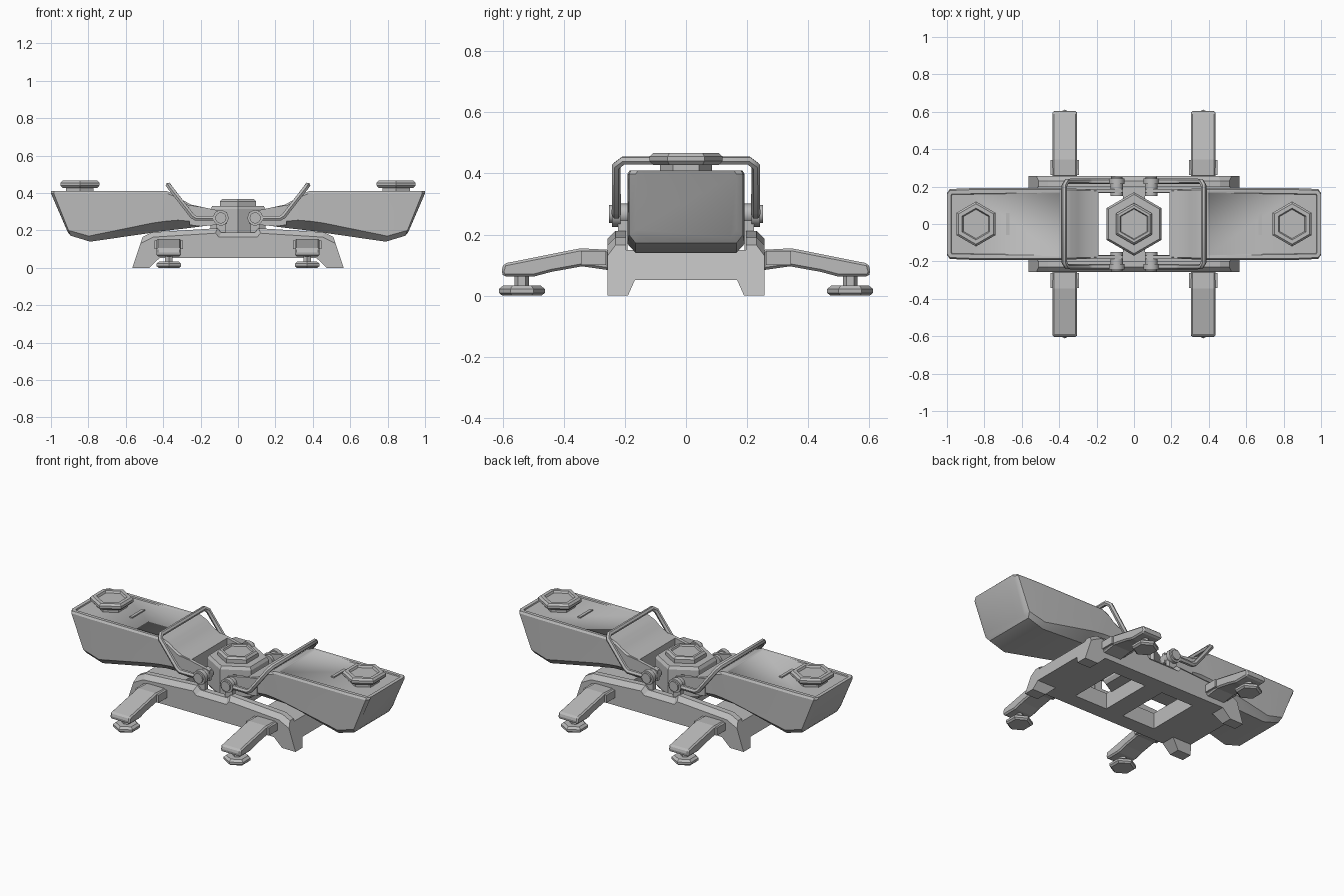
import bpy, bmesh, math
from mathutils import Vector

if "Cube" in bpy.data.objects:
    bpy.data.objects.remove(bpy.data.objects["Cube"])

GREY = (0.5, 0.5, 0.5, 1)
mat = bpy.data.materials.new("plain grey")
mat.diffuse_color = GREY
mat.use_nodes = True
mat.node_tree.nodes["Principled BSDF"].inputs["Base Color"].default_value = GREY


def finish(name, bm, smooth=None):
    bmesh.ops.recalc_face_normals(bm, faces=bm.faces)
    me = bpy.data.meshes.new(name)
    bm.to_mesh(me)
    bm.free()
    ob = bpy.data.objects.new(name, me)
    bpy.context.collection.objects.link(ob)
    me.materials.append(mat)
    if smooth:
        activate(ob)
        bpy.ops.object.shade_smooth_by_angle(angle=math.radians(smooth))
    return ob


def activate(ob):
    bpy.ops.object.select_all(action='DESELECT')
    ob.select_set(True)
    bpy.context.view_layer.objects.active = ob


def loft(name, rings, smooth=None):
    """Skin a list of equal-length point rings and cap both ends."""
    bm = bmesh.new()
    vs = [[bm.verts.new(p) for p in r] for r in rings]
    n = len(rings[0])
    for a, b in zip(vs, vs[1:]):
        for i in range(n):
            j = (i + 1) % n
            bm.faces.new((a[i], a[j], b[j], b[i]))
    bm.faces.new(vs[0])
    bm.faces.new(vs[-1])
    return finish(name, bm, smooth)


def turned(name, rings, loc, sides=6, axis='Z', smooth=None):
    """Stack of polygon rings (radius, height), corners pointing along y."""
    out = []
    for r, h in rings:
        ring = []
        for i in range(sides):
            a = math.pi / 2 + i * math.tau / sides
            c, s = r * math.cos(a), r * math.sin(a)
            ring.append(Vector(loc) + Vector((c, s, h) if axis == 'Z' else (c, h, s)))
        out.append(ring)
    return loft(name, out, smooth)


def box(name, lo, hi):
    return loft(name, [[(x, lo[1], lo[2]), (x, hi[1], lo[2]), (x, hi[1], hi[2]), (x, lo[1], hi[2])]
                       for x in (lo[0], hi[0])])


def bevel(ob, width, limit=30):
    m = ob.modifiers.new("bevel", 'BEVEL')
    m.width, m.segments, m.limit_method = width, 1, 'ANGLE'
    m.angle_limit = math.radians(limit)
    activate(ob)
    bpy.ops.object.modifier_apply(modifier=m.name)


def cut(ob, cutter):
    m = ob.modifiers.new("cut", 'BOOLEAN')
    m.operation, m.object, m.solver = 'DIFFERENCE', cutter, 'EXACT'
    activate(ob)
    bpy.ops.object.modifier_apply(modifier=m.name)
    bpy.data.objects.remove(cutter)


# Base: side profile with corner feet, a top channel, end arches and two openings
half = [(0.09, 0.19), (0.11, 0.212), (0.46, 0.19), (0.51, 0.165), (0.565, 0),
        (0.475, 0), (0.42, 0.052)]
outline = half + [(-x, z) for x, z in reversed(half)]
W = 0.257
base = loft("base", [[(x, y, z) for x, z in outline] for y in (-W, W)])
bm = bmesh.new()
bm.from_mesh(base.data)
rim = [e for e in bm.edges if all(v.co.z > 0.16 for v in e.verts)
       and abs(e.verts[0].co.y - e.verts[1].co.y) < 0.01]
bmesh.ops.bevel(bm, geom=rim, offset=0.026, segments=1, affect='EDGES')
bm.to_mesh(base.data)
bm.free()
arch = [(-0.19, -0.05), (-0.19, 0), (-0.167, 0.052), (0.167, 0.052), (0.19, 0), (0.19, -0.05)]
cut(base, loft("arch_cutter", [[(x, y, z) for y, z in arch] for x in (-0.7, 0.7)]))
cut(base, box("channel_cutter", (-0.7, -0.197, 0.15), (0.7, 0.197, 0.4)))
for s in (-1, 1):
    cut(base, box("opening_cutter", (min(s * 0.06, s * 0.28), -0.165, 0),
                  (max(s * 0.06, s * 0.28), 0.165, 0.3)))

# Central hexagonal hub
turned("hub", [(0.155, 0.14), (0.17, 0.16), (0.17, 0.315), (0.158, 0.332), (0.112, 0.332),
               (0.112, 0.355), (0.1, 0.367), (0.085, 0.367), (0.08, 0.357)], (0, 0, 0))

# Arm sections: top x, top z, bottom x, bottom z, lower edge z, bottom half width, top half width
SECTIONS = [
    (0.19, 0.325, 0.19, 0.222, 0.25, 0.15, 0.185),
    (0.25, 0.338, 0.27, 0.212, 0.25, 0.14, 0.187),
    (0.30, 0.365, 0.33, 0.205, 0.255, 0.13, 0.188),
    (0.335, 0.392, 0.40, 0.197, 0.25, 0.12, 0.19),
    (0.38, 0.41, 0.48, 0.185, 0.24, 0.125, 0.192),
    (0.86, 0.41, 0.79, 0.14, 0.17, 0.165, 0.192),
    (0.985, 0.41, 0.895, 0.172, 0.2, 0.165, 0.187),
    (1.0, 0.41, 0.91, 0.19, 0.215, 0.145, 0.165),
]


def arm_ring(s, xt, zt, xb, zb, zm, wb, wt):
    xm = xb + (xt - xb) * (zm - zb) / (zt - zb)
    side = [(xt, wt - 0.008, zt), (xt, wt, zt - 0.012), (xm, wt, zm), (xb, wb, zb)]
    return [(s * x, y, z) for x, y, z in side] + [(s * x, -y, z) for x, y, z in reversed(side)]


for s, side in ((1, "left"), (-1, "right")):
    # Folding arm with a recessed lid panel
    arm = loft(side + "_arm", [arm_ring(s, *p) for p in SECTIONS], 32)
    bm = bmesh.new()
    bm.from_mesh(arm.data)
    top = [f for f in bm.faces if f.normal.z > 0.99 and f.calc_center_median().z > 0.4]
    bmesh.ops.inset_region(bm, faces=top, thickness=0.022)
    bmesh.ops.inset_region(bm, faces=top, thickness=0.003, depth=-0.006)
    bm.to_mesh(arm.data)
    bm.free()
    x = s * 0.675
    box(side + "_lid_slot", (x - 0.009, -0.06, 0.4), (x + 0.009, 0.06, 0.411))

    # Hexagonal knob
    turned(side + "_knob", [(0.085, 0.39), (0.085, 0.428), (0.108, 0.428), (0.12, 0.44),
                            (0.12, 0.455), (0.108, 0.466), (0.085, 0.466), (0.078, 0.454)],
           (s * 0.845, 0, 0))

    # Carrying handle
    leg = [(0.1, 0.228, 0.265), (0.225, 0.228, 0.265), (0.245, 0.228, 0.277),
           (0.36, 0.228, 0.425), (0.372, 0.205, 0.442)]
    path = leg + [(a, -b, c) for a, b, c in reversed(leg)]
    cu = bpy.data.curves.new(side + "_handle", 'CURVE')
    cu.dimensions, cu.bevel_depth, cu.bevel_resolution = '3D', 0.015, 1
    cu.use_fill_caps = True
    sp = cu.splines.new('POLY')
    sp.points.add(len(path) - 1)
    for p, (a, b, c) in zip(sp.points, path):
        p.co = (s * a, b, c, 1)
    handle = bpy.data.objects.new(side + "_handle", cu)
    bpy.context.collection.objects.link(handle)
    cu.materials.append(mat)
    activate(handle)
    bpy.ops.object.convert(target='MESH')
    bpy.ops.object.shade_smooth_by_angle(angle=math.radians(50))

    for t, end in ((-1, "front"), (1, "back")):
        tag = f"{end}_{side}_"
        # Hinge barrel, collar and bracket joining the arm to the hub
        turned(tag + "hinge", [(0.034, t * 0.15), (0.034, t * 0.215), (0.042, t * 0.215),
                               (0.042, t * 0.242), (0.03, t * 0.242), (0.03, t * 0.252)],
               (s * 0.092, 0, 0.267), 12, 'Y', 40)
        bracket = [(0.06, 0.235), (0.2, 0.222), (0.26, 0.23), (0.26, 0.335), (0.19, 0.325),
                   (0.06, 0.297)]
        loft(tag + "bracket", [[(s * a, t * y, c) for a, c in bracket] for y in (0.168, 0.188)])
        box(tag + "hinge_post", (s * 0.092 - 0.025, t * 0.207 - 0.015, 0.14),
            (s * 0.092 + 0.025, t * 0.207 + 0.015, 0.26))

        # Outrigger leg with clamp, stem and hexagonal pad
        cx = s * 0.37
        prof = [(0.25, 0.083), (0.34, 0.096), (0.44, 0.078), (0.5, 0.062), (0.595, 0.062),
                (0.605, 0.075), (0.597, 0.105), (0.345, 0.155), (0.25, 0.15)]
        widths = [(-0.066, 0), (0.066, 0)]
        outrigger = loft(tag + "leg", [[(cx + w, t * y, z) for y, z in prof] for w, _ in widths])
        bevel(outrigger, 0.014, 50)
        box(tag + "leg_clamp", (cx - 0.077, t * 0.302 - 0.041, 0.1), (cx + 0.077, t * 0.302 + 0.041, 0.146))
        turned(tag + "pad", [(0.064, 0), (0.075, 0.009), (0.075, 0.022), (0.06, 0.034),
                             (0.024, 0.034), (0.024, 0.075)], (cx, t * 0.537, 0))
